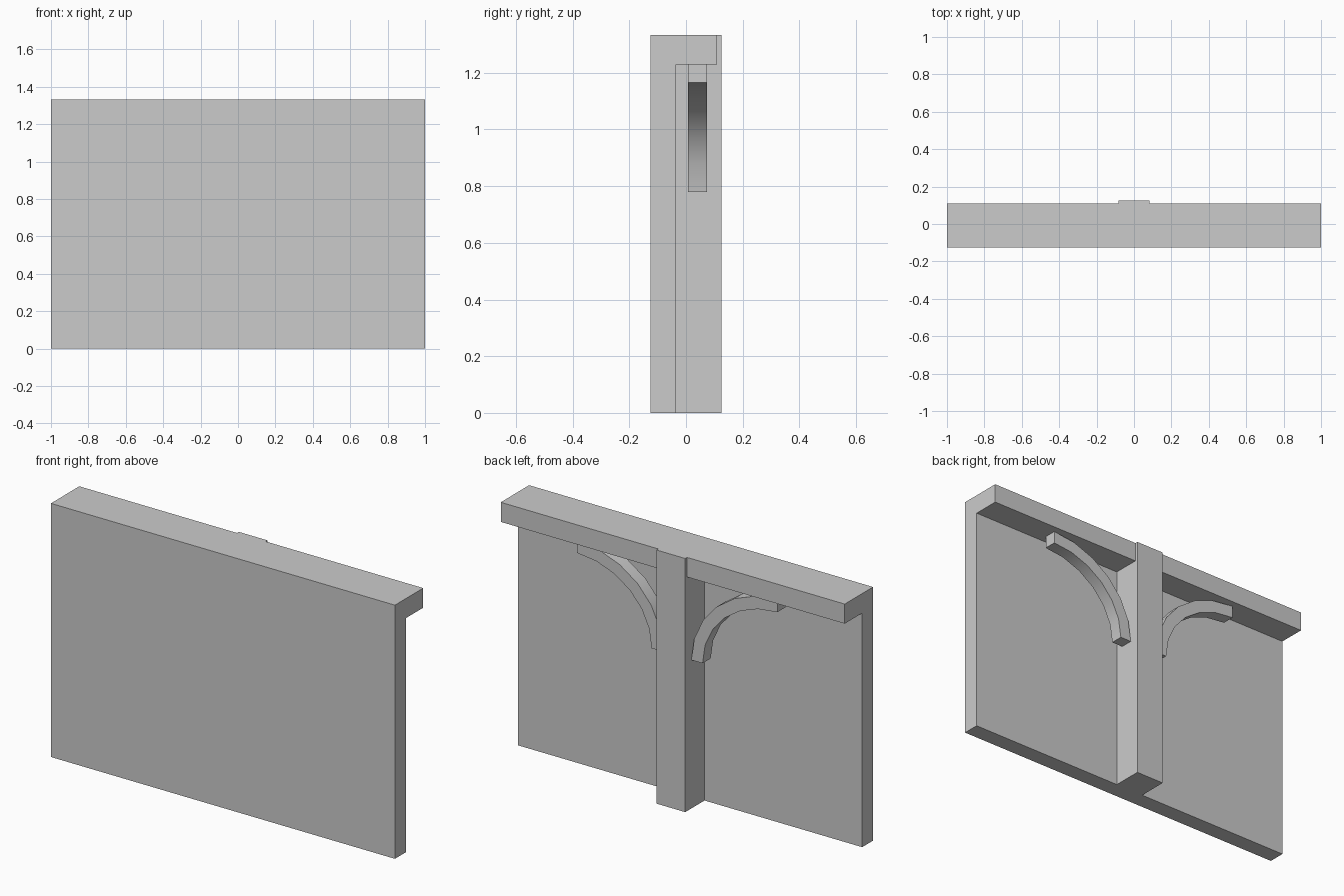
import bpy, bmesh, math
from mathutils import Vector

if "Cube" in bpy.data.objects:
    bpy.data.objects.remove(bpy.data.objects["Cube"])


def prism(name, points, direction):
    """Extrude a planar outline along a direction into a closed solid."""
    bm = bmesh.new()
    face = bm.faces.new([bm.verts.new(p) for p in points])
    ext = bmesh.ops.extrude_face_region(bm, geom=[face], use_keep_orig=True)
    moved = [g for g in ext["geom"] if isinstance(g, bmesh.types.BMVert)]
    bmesh.ops.translate(bm, verts=moved, vec=Vector(direction))
    bmesh.ops.recalc_face_normals(bm, faces=bm.faces)
    mesh = bpy.data.meshes.new(name)
    bm.to_mesh(mesh)
    bm.free()
    obj = bpy.data.objects.new(name, mesh)
    bpy.context.collection.objects.link(obj)
    return obj


FRONT, WALL_BACK, BEAM_BACK, POST_BACK = -0.125, -0.035, 0.11, 0.125
BEAM_Z, TOP = 1.23, 1.333
POST_X, BRACE_X, BRACE_Z, THICK = 0.083, 0.583, 0.78, 0.065

# Wall panel with overhanging top beam, one L-shaped section
wall = [(FRONT, 0), (WALL_BACK, 0), (WALL_BACK, BEAM_Z), (BEAM_BACK, BEAM_Z),
        (BEAM_BACK, TOP), (FRONT, TOP)]
prism("wall_and_top_beam", [(-1, y, z) for y, z in wall], (2, 0, 0))

# Centre post, notched around the beam
post = [(WALL_BACK, 0), (POST_BACK, 0), (POST_BACK, TOP), (BEAM_BACK, TOP),
        (BEAM_BACK, BEAM_Z), (WALL_BACK, BEAM_Z)]
prism("centre_post", [(-POST_X, y, z) for y, z in post], (2 * POST_X, 0, 0))


# Curved braces between post and beam
def arc(rx, rz, steps=6):
    angles = [math.pi / 2 * i / steps for i in range(steps + 1)]
    return [(BRACE_X - rx * math.cos(a), 0.007, BRACE_Z + rz * math.sin(a)) for a in angles]


rx, rz = BRACE_X - POST_X, BEAM_Z - BRACE_Z
outline = arc(rx, rz) + arc(rx - THICK, rz - THICK)[::-1]
brace = prism("curved_braces", outline, (0, 0.067, 0))
brace.modifiers.new("mirror", 'MIRROR').use_axis = (True, False, False)
bpy.context.view_layer.objects.active = brace
brace.select_set(True)
bpy.ops.object.shade_smooth_by_angle(angle=math.radians(30))
